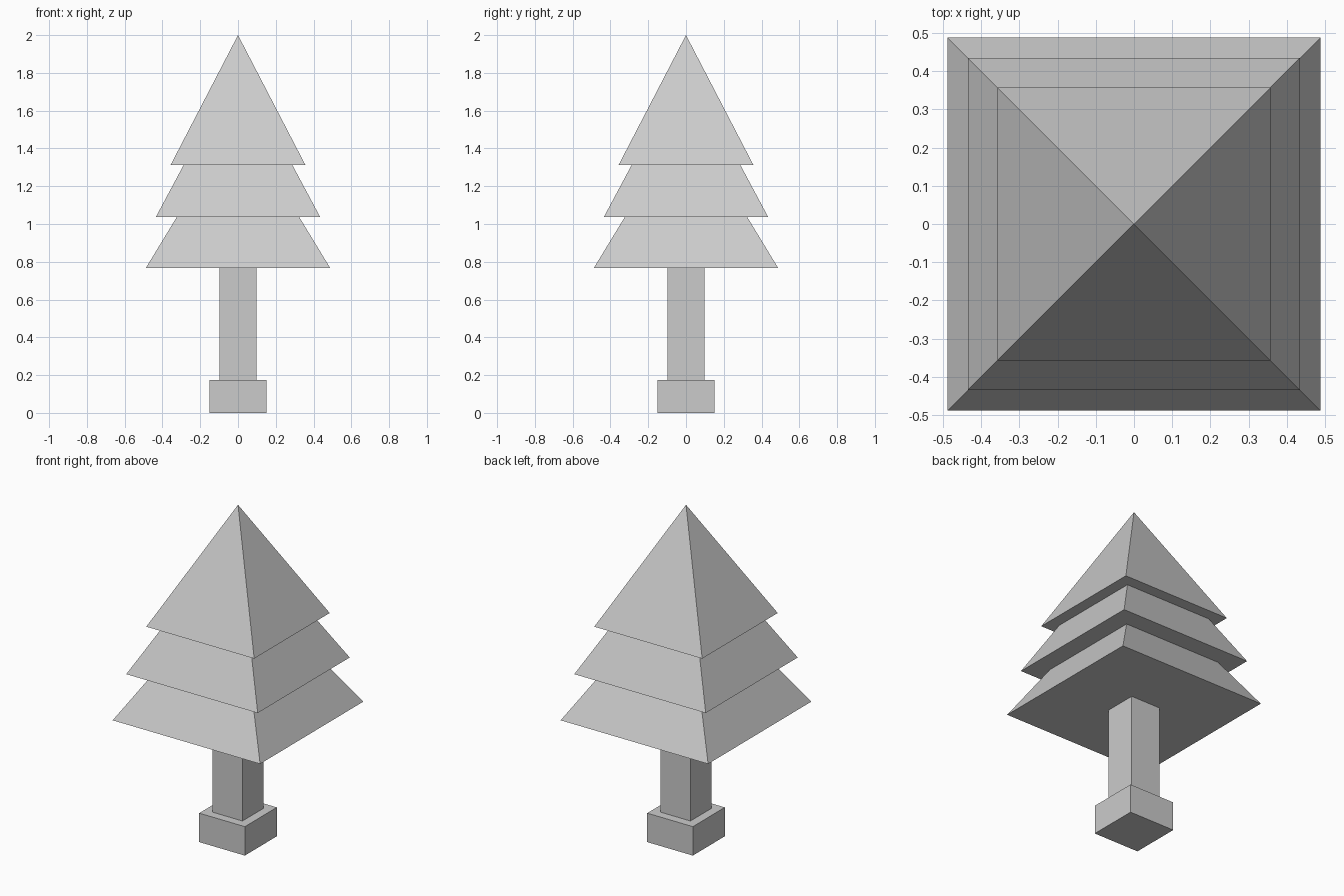
import bpy
from math import pi, sqrt

cube = bpy.data.objects.get("Cube")
if cube:
    bpy.data.objects.remove(cube, do_unlink=True)

GREY = (0.6, 0.6, 0.6, 1.0)
grey = bpy.data.materials.new("plain_grey")
grey.use_nodes = True
grey.diffuse_color = GREY
grey.node_tree.nodes["Principled BSDF"].inputs["Base Color"].default_value = GREY


def finish(name):
    obj = bpy.context.object
    obj.name = name
    bpy.ops.object.transform_apply(location=False, rotation=True, scale=True)
    obj.data.materials.append(grey)


def block(name, half, bottom, top):
    """Square upright block."""
    bpy.ops.mesh.primitive_cube_add(size=1, location=(0, 0, (bottom + top) / 2))
    bpy.context.object.scale = (2 * half, 2 * half, top - bottom)
    finish(name)


def pyramid(name, half, bottom, apex):
    """Four-sided pyramid with its sides square to the axes."""
    bpy.ops.mesh.primitive_cone_add(
        vertices=4, radius1=half * sqrt(2), radius2=0, depth=apex - bottom,
        location=(0, 0, (bottom + apex) / 2), rotation=(0, 0, pi / 4))
    finish(name)


# Foot and trunk
block("trunk_foot", 0.151, 0.0, 0.173)
block("trunk", 0.099, 0.173, 0.767)

# Overlapping foliage tiers
pyramid("foliage_lower", 0.488, 0.767, 1.57)
pyramid("foliage_middle", 0.435, 1.037, 1.85)
pyramid("foliage_upper", 0.357, 1.312, 2.0)
